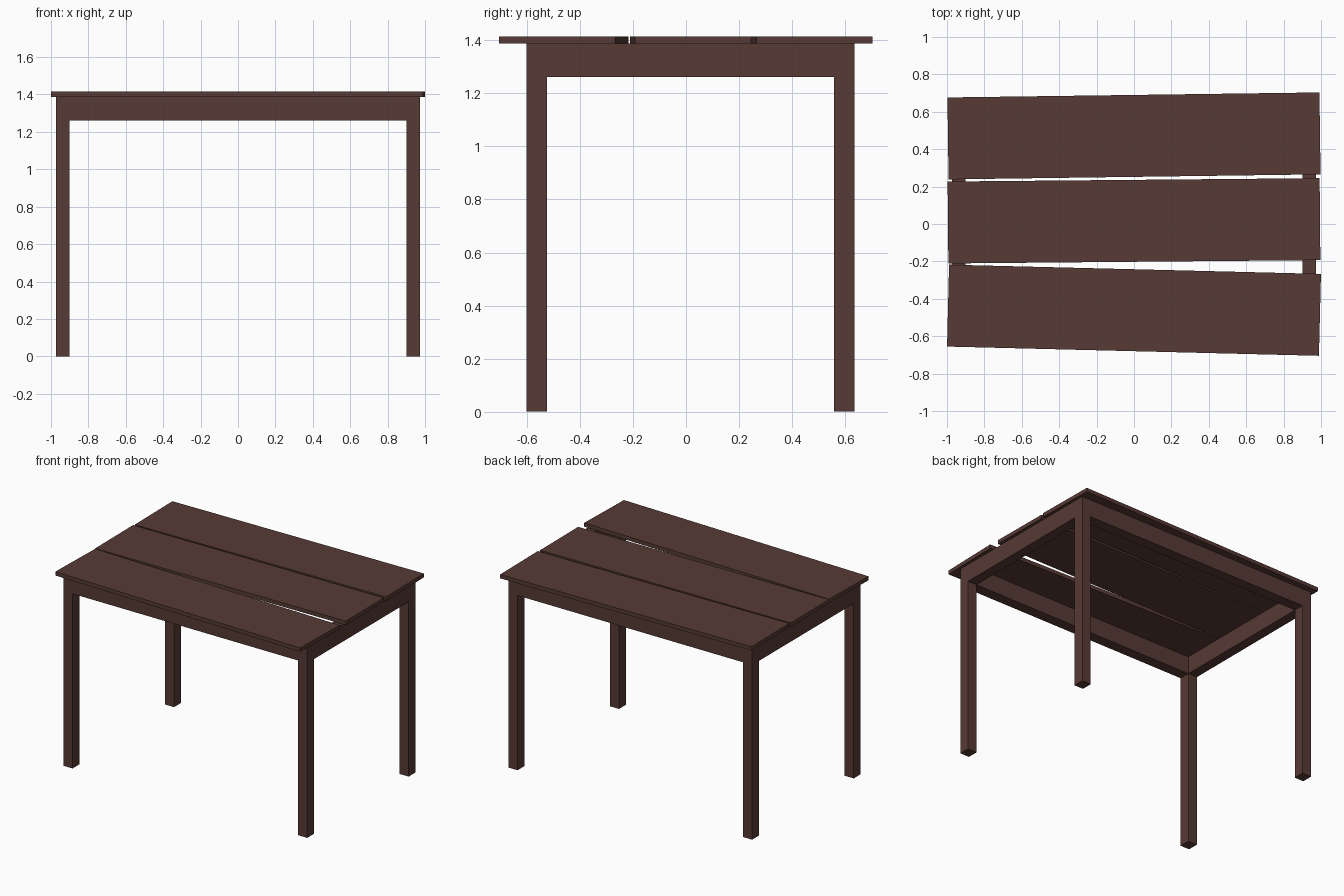
import bpy
from mathutils import Matrix

if "Cube" in bpy.data.objects:
    bpy.data.objects.remove(bpy.data.objects["Cube"])

wood = bpy.data.materials.new("dark brown wood")
wood.diffuse_color = (0.095, 0.043, 0.035, 1)
wood.use_nodes = True
wood.node_tree.nodes["Principled BSDF"].inputs["Base Color"].default_value = wood.diffuse_color


def box(name, center, size, angle=0.0):
    bpy.ops.mesh.primitive_cube_add(size=1, location=center)
    ob = bpy.context.object
    ob.name = name
    ob.data.transform(Matrix.Diagonal((*size, 1)))
    ob.rotation_euler.z = angle
    ob.data.materials.append(wood)
    return ob


LX, LY = 0.072, 0.078            # leg section
X, Y, YC = 0.973, 0.618, 0.017   # frame outer half sizes and y offset
Z0, Z1, Z2 = 1.261, 1.387, 1.415  # apron bottom, apron top, table top
zc, h = (Z0 + Z1) / 2, Z1 - Z0

# four square legs
for sx, side in ((-1, "left"), (1, "right")):
    for sy, end in ((-1, "front"), (1, "back")):
        box(f"{end}_{side}_leg",
            (sx * (X - LX / 2), YC + sy * (Y - LY / 2), Z1 / 2), (LX, LY, Z1))

# aprons between the legs, flush with them
for s, end, side in ((-1, "front", "left"), (1, "back", "right")):
    box(f"{end}_apron", (0, YC + s * (Y - LY / 2), zc), (2 * (X - LX), LY, h))
    box(f"{side}_apron", (s * (X - LX / 2), YC, zc), (LX, 2 * (Y - LY), h))

# three slightly crooked top planks
for name, y, angle in (("back_plank", 0.471, 0.0135),
                       ("middle_plank", 0.017, 0.009),
                       ("front_plank", -0.461, -0.0248)):
    box(name, (0, y, (Z1 + Z2) / 2), (1.989, 0.438, Z2 - Z1), angle)
